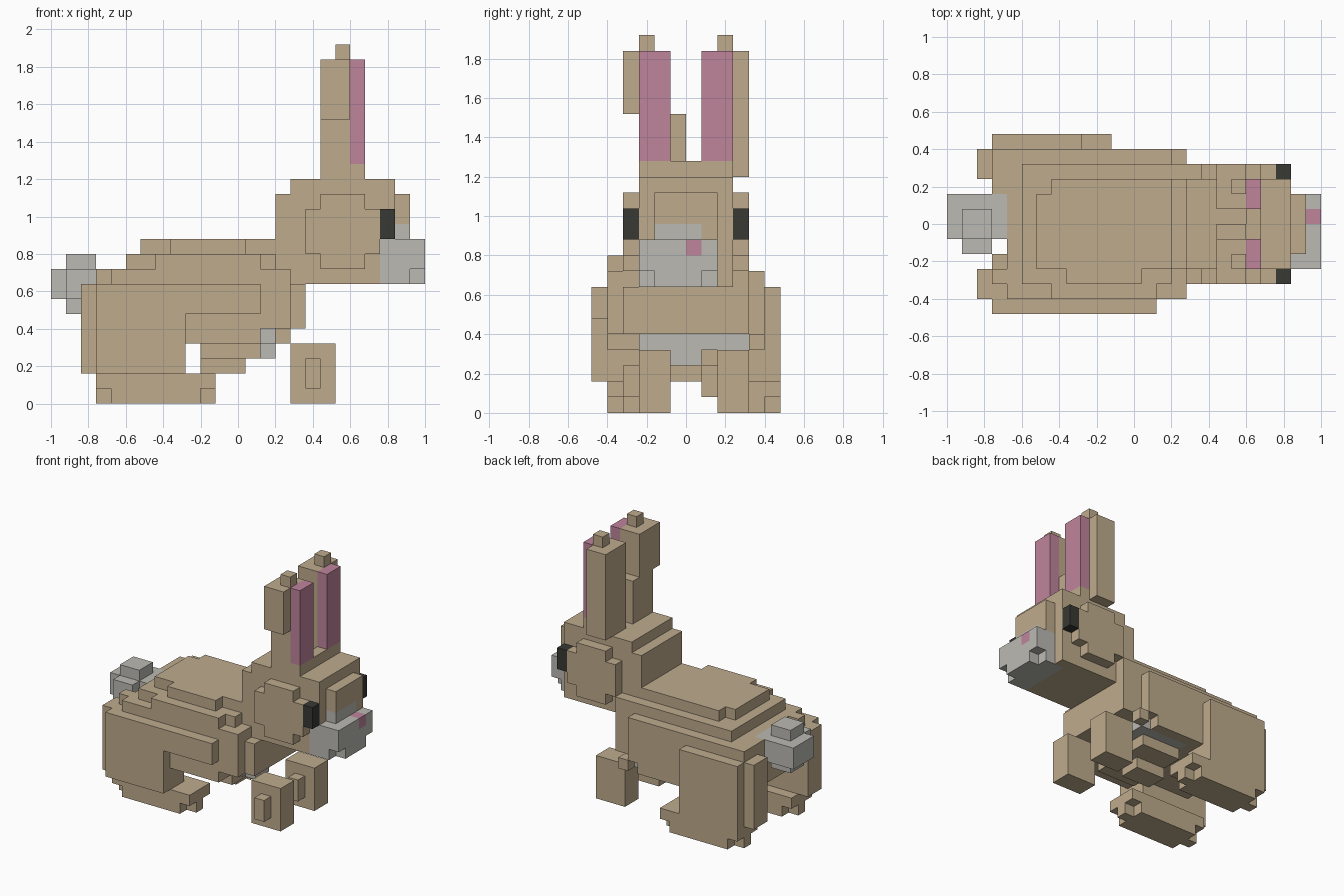
import bpy
import bmesh
from mathutils import Vector

cube = bpy.data.objects.get("Cube")
if cube:
    bpy.data.objects.remove(cube, do_unlink=True)

UNIT = 0.08          # edge of one block
cells = {}           # block -> part name; later parts carve into earlier ones
part_material = {}


def make_material(name, rgb):
    mat = bpy.data.materials.new(name)
    mat.use_nodes = True
    colour = (*rgb, 1.0)
    mat.diffuse_color = colour
    mat.node_tree.nodes["Principled BSDF"].inputs["Base Color"].default_value = colour
    return mat


fur = make_material("tan_fur", (.52, .41, .27))
pale = make_material("pale_grey_fur", (.50, .49, .45))
pink = make_material("pink_skin", (.52, .23, .33))
dark = make_material("dark_eye", (.04, .04, .034))


def block(part, material, x, y, z):
    """Fill a box of blocks; x counts from the tail, y from the middle."""
    part_material[part] = material
    for i in range(*x):
        for j in range(*y):
            for k in range(*z):
                cells[i, j, k] = part


def build_part(part, material):
    """Skin the exposed sides of a part and merge the flat areas."""
    bm = bmesh.new()
    verts = {}

    def corner(p):
        key = tuple(p)
        if key not in verts:
            verts[key] = bm.verts.new(((p[0]) * UNIT - 1, p[1] * UNIT, p[2] * UNIT))
        return verts[key]

    for cell, owner in cells.items():
        if owner != part:
            continue
        for axis in range(3):
            for side in (0, 1):
                near = list(cell)
                near[axis] += 2 * side - 1
                if tuple(near) in cells:
                    continue
                u, v = (axis + 1) % 3, (axis + 2) % 3
                ring = []
                for a, b in ((0, 0), (1, 0), (1, 1), (0, 1)):
                    p = list(cell)
                    p[axis] += side
                    p[u] += a
                    p[v] += b
                    ring.append(corner(p))
                bm.faces.new(ring if side else ring[::-1])
    bmesh.ops.dissolve_limit(bm, angle_limit=0.01, verts=bm.verts[:], edges=bm.edges[:])
    mesh = bpy.data.meshes.new(part)
    bm.to_mesh(mesh)
    bm.free()
    mesh.materials.append(material)
    obj = bpy.data.objects.new(part, mesh)
    bpy.context.collection.objects.link(obj)


# Body: stacked layers, narrowing toward the back ridge
block("body", fur, x=(4, 14), y=(-5, 5), z=(4, 9))
block("body", fur, x=(3, 15), y=(-4, 5), z=(5, 9))
block("body", fur, x=(14, 16), y=(-5, 4), z=(5, 9))
block("body", fur, x=(15, 16), y=(4, 5), z=(4, 5))
block("body", fur, x=(16, 17), y=(-4, 4), z=(5, 8))
block("body", fur, x=(5, 15), y=(-4, 4), z=(9, 10))
block("body", fur, x=(7, 14), y=(-5, -4), z=(9, 10))
block("body", fur, x=(6, 15), y=(-3, 2), z=(10, 11))
block("body", fur, x=(7, 15), y=(2, 3), z=(10, 11))
block("body", fur, x=(8, 13), y=(-4, -3), z=(10, 11))
for cell in [c for c in cells if c[0] == 3 and -3 <= c[1] < 2]:
    del cells[cell]

# Belly: pale underside with a tan keel
block("keel", fur, x=(10, 14), y=(-3, 3), z=(3, 4))
block("keel", fur, x=(10, 13), y=(-1, 1), z=(2, 3))
block("belly", pale, x=(10, 15), y=(-3, 4), z=(4, 5))
block("belly", pale, x=(10, 15), y=(-1, 1), z=(3, 4))

# Hind legs
block("near_thigh", fur, x=(2, 9), y=(-5, -3), z=(2, 8))
block("near_thigh", fur, x=(3, 9), y=(-6, -5), z=(2, 8))
block("near_thigh", fur, x=(9, 14), y=(-6, -5), z=(6, 8))
block("far_thigh", fur, x=(2, 9), y=(3, 5), z=(2, 8))
block("far_thigh", fur, x=(3, 9), y=(5, 6), z=(2, 8))
block("near_hind_foot", fur, x=(3, 11), y=(-5, -2), z=(1, 2))
block("near_hind_foot", fur, x=(4, 10), y=(-5, -2), z=(0, 1))
block("near_hind_foot", fur, x=(3, 11), y=(-4, -3), z=(0, 1))
block("far_hind_foot", fur, x=(3, 11), y=(3, 6), z=(1, 2))
block("far_hind_foot", fur, x=(4, 10), y=(3, 6), z=(0, 1))
block("far_hind_foot", fur, x=(3, 11), y=(4, 5), z=(0, 1))

# Front paws, each with a knob on the same side
for part, start in (("near_front_paw", -3), ("far_front_paw", 2)):
    block(part, fur, x=(16, 19), y=(start, start + 2), z=(0, 4))
    block(part, fur, x=(17, 18), y=(start - 1, start), z=(1, 3))

# Tail
block("tail", pale, x=(1, 3), y=(-2, 2), z=(7, 9))
block("tail", pale, x=(0, 4), y=(-1, 2), z=(7, 9))
block("tail", pale, x=(1, 3), y=(-1, 1), z=(6, 10))

# Head: core, back, cheeks and face
block("head", fur, x=(16, 23), y=(-3, 3), z=(8, 15))
block("head", fur, x=(15, 16), y=(-3, 3), z=(9, 14))
block("head", fur, x=(23, 24), y=(-2, 2), z=(9, 14))
block("head", fur, x=(15, 17), y=(3, 4), z=(8, 10))
for side in (-4, 3):
    block("head", fur, x=(17, 22), y=(side, side + 1), z=(10, 13))
    block("head", fur, x=(18, 21), y=(side, side + 1), z=(9, 14))
    block("eyes", dark, x=(22, 23), y=(side, side + 1), z=(11, 13))

# Muzzle and nose
block("muzzle", pale, x=(22, 24), y=(-3, 2), z=(8, 11))
block("muzzle", pale, x=(24, 25), y=(-3, 2), z=(9, 11))
block("muzzle", pale, x=(24, 25), y=(-2, 1), z=(8, 9))
block("muzzle", pale, x=(23, 24), y=(-2, 1), z=(11, 12))
block("nose", pink, x=(24, 25), y=(0, 1), z=(10, 11))

# Ears
block("ear_base", fur, x=(20, 21), y=(-3, 3), z=(15, 16))
block("near_ear", fur, x=(18, 20), y=(-4, -1), z=(19, 23))
block("near_ear", fur, x=(18, 20), y=(-3, 0), z=(15, 19))
block("near_ear", fur, x=(19, 20), y=(-3, -2), z=(23, 24))
block("far_ear", fur, x=(18, 20), y=(1, 4), z=(15, 23))
block("far_ear", fur, x=(19, 20), y=(2, 3), z=(23, 24))
for part, start in (("near_inner_ear", -3), ("far_inner_ear", 1)):
    block(part, pink, x=(20, 21), y=(start, start + 2), z=(16, 23))

for part, material in part_material.items():
    build_part(part, material)
